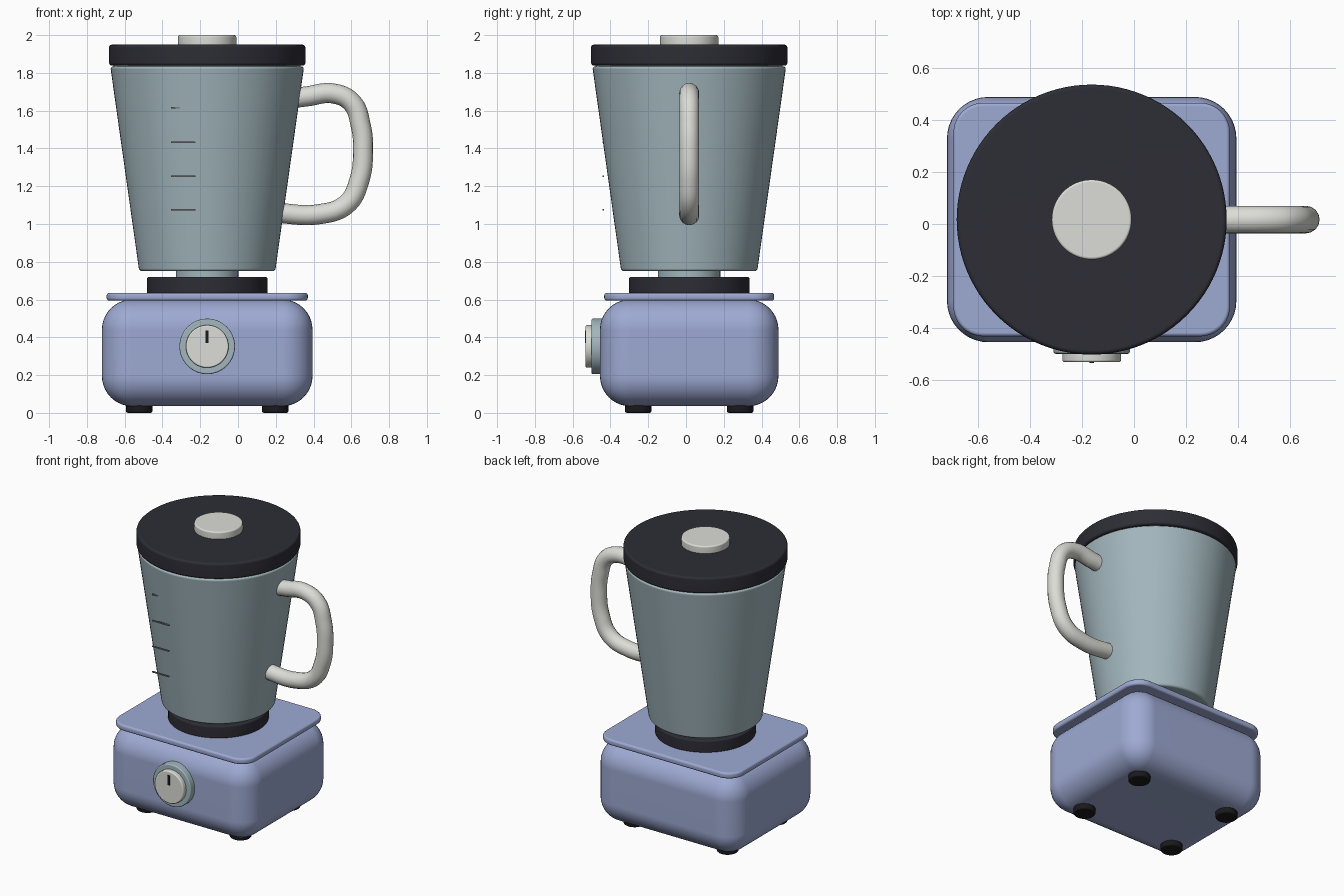
import bpy, bmesh, math
from mathutils import Matrix, Vector

CX, CY = -0.163, 0.017   # axis of the jug and base

if "Cube" in bpy.data.objects:
    bpy.data.objects.remove(bpy.data.objects["Cube"], do_unlink=True)


def material(name, rgb):
    m = bpy.data.materials.new(name)
    m.use_nodes = True
    m.diffuse_color = (*rgb, 1)
    m.node_tree.nodes["Principled BSDF"].inputs["Base Color"].default_value = (*rgb, 1)
    return m


BLUE = material("powder_blue", (0.34, 0.40, 0.65))
GLASS = material("tinted_glass", (0.36, 0.47, 0.51))
DARK = material("charcoal", (0.026, 0.026, 0.036))
LIGHT = material("warm_white", (0.72, 0.72, 0.68))
BLACK = material("black", (0.01, 0.01, 0.012))
GREY = material("mark_grey", (0.2, 0.2, 0.2))


def smooth(obj):
    bpy.ops.object.select_all(action="DESELECT")
    obj.select_set(True)
    bpy.context.view_layer.objects.active = obj
    bpy.ops.object.shade_smooth_by_angle(angle=math.radians(40))


def finish(bm, name, mat):
    bmesh.ops.recalc_face_normals(bm, faces=bm.faces)
    mesh = bpy.data.meshes.new(name)
    bm.to_mesh(mesh)
    bm.free()
    mesh.materials.append(mat)
    obj = bpy.data.objects.new(name, mesh)
    bpy.context.collection.objects.link(obj)
    smooth(obj)
    mod = obj.modifiers.new("clean_shading", "WEIGHTED_NORMAL")
    mod.keep_sharp = True
    return obj


def bevel(bm, edges, width, segments):
    bmesh.ops.bevel(bm, geom=edges, offset=width, segments=segments,
                    profile=0.5, affect="EDGES", clamp_overlap=True)


def disc(name, mat, centre, r_low, r_high, depth, rim=0.01, sides=64, facing_front=False):
    """Round part starting at centre and growing upward, or toward the front."""
    bm = bmesh.new()
    bmesh.ops.create_cone(bm, cap_ends=True, segments=sides, radius1=r_low, radius2=r_high,
                          depth=depth, matrix=Matrix.Translation((0, 0, depth / 2)))
    if rim:
        bevel(bm, [e for e in bm.edges if any(len(f.verts) > 4 for f in e.link_faces)], rim, 3)
    turn = Matrix.Rotation(math.pi / 2, 4, "X") if facing_front else Matrix.Identity(4)
    bm.transform(Matrix.Translation(centre) @ turn)
    return finish(bm, name, mat)


def box(name, mat, centre, size, corner=0, rim=0):
    """Block with rounded upright corners, and optionally softened rims."""
    bm = bmesh.new()
    bmesh.ops.create_cube(bm, size=1)
    bm.transform(Matrix.Translation(centre) @ Matrix.Diagonal((*size, 1)))
    if corner and corner == rim:
        bevel(bm, bm.edges[:], corner, 10)
    elif corner:
        upright = [e for e in bm.edges if abs(e.verts[0].co.z - e.verts[1].co.z) > size[2] / 2]
        bevel(bm, upright, corner, 10)
        bm.normal_update()
        bevel(bm, [e for e in bm.edges if any(abs(f.normal.z) > 0.9 for f in e.link_faces)], rim, 3)
    return finish(bm, name, mat)


# Motor base, top plate and feet
box("motor_base", BLUE, (CX, CY, 0.318), (1.115, 0.945, 0.565), 0.16, 0.16)
box("top_plate", BLUE, (CX, CY, 0.615), (1.065, 0.9, 0.042), 0.115, 0.014)
for sx, side in ((-1, "right"), (1, "left")):
    for sy, end in ((-1, "front"), (1, "back")):
        disc(f"{end}_{side}_foot", BLACK, (CX + sx * 0.36, CY + sy * 0.27, 0),
             0.07, 0.07, 0.06, sides=32)

# Control knob
disc("knob_ring", GLASS, (CX, -0.42, 0.352), 0.147, 0.147, 0.08, 0.008, facing_front=True)
disc("knob_dial", LIGHT, (CX, -0.49, 0.352), 0.113, 0.113, 0.042, 0.008, facing_front=True)
box("knob_pointer", BLACK, (CX, -0.532, 0.403), (0.016, 0.008, 0.068))

# Jug stack
disc("collar", DARK, (CX, CY, 0.63), 0.32, 0.32, 0.09, 0.012)
disc("jug_neck", GLASS, (CX, CY, 0.7), 0.165, 0.165, 0.07, 0)
disc("jug", GLASS, (CX, CY, 0.75), 0.36, 0.513, 1.084, 0.014)
disc("jug_rim", GLASS, (CX, CY, 1.825), 0.495, 0.495, 0.02, 0)
disc("lid", DARK, (CX, CY, 1.838), 0.52, 0.52, 0.112, 0.016, sides=96)
disc("lid_cap", LIGHT, (CX, CY, 1.94), 0.154, 0.154, 0.06)

# Measuring marks
for i, z in enumerate((1.075, 1.253, 1.433, 1.615)):
    box(f"measure_mark_{i + 1}", GREY, (-0.29, -0.438, z), (0.13, 0.009, 0.008))

# Handle swept along a curve
path = [(0.26, 1.662), (0.36, 1.675), (0.51, 1.69), (0.605, 1.64), (0.65, 1.52),
        (0.662, 1.4), (0.642, 1.23), (0.575, 1.105), (0.43, 1.052), (0.19, 1.06)]
curve = bpy.data.curves.new("handle", "CURVE")
curve.dimensions = "3D"
curve.bevel_depth = 0.053
curve.bevel_resolution = 6
curve.use_fill_caps = True
spline = curve.splines.new("BEZIER")
spline.bezier_points.add(len(path) - 1)
for point, (x, z) in zip(spline.bezier_points, path):
    point.co = Vector((x, CY, z))
    point.handle_left_type = point.handle_right_type = "AUTO"
curve.materials.append(LIGHT)
handle = bpy.data.objects.new("handle", curve)
bpy.context.collection.objects.link(handle)
bpy.ops.object.select_all(action="DESELECT")
handle.select_set(True)
bpy.context.view_layer.objects.active = handle
bpy.ops.object.convert(target="MESH")
smooth(bpy.context.view_layer.objects.active)
